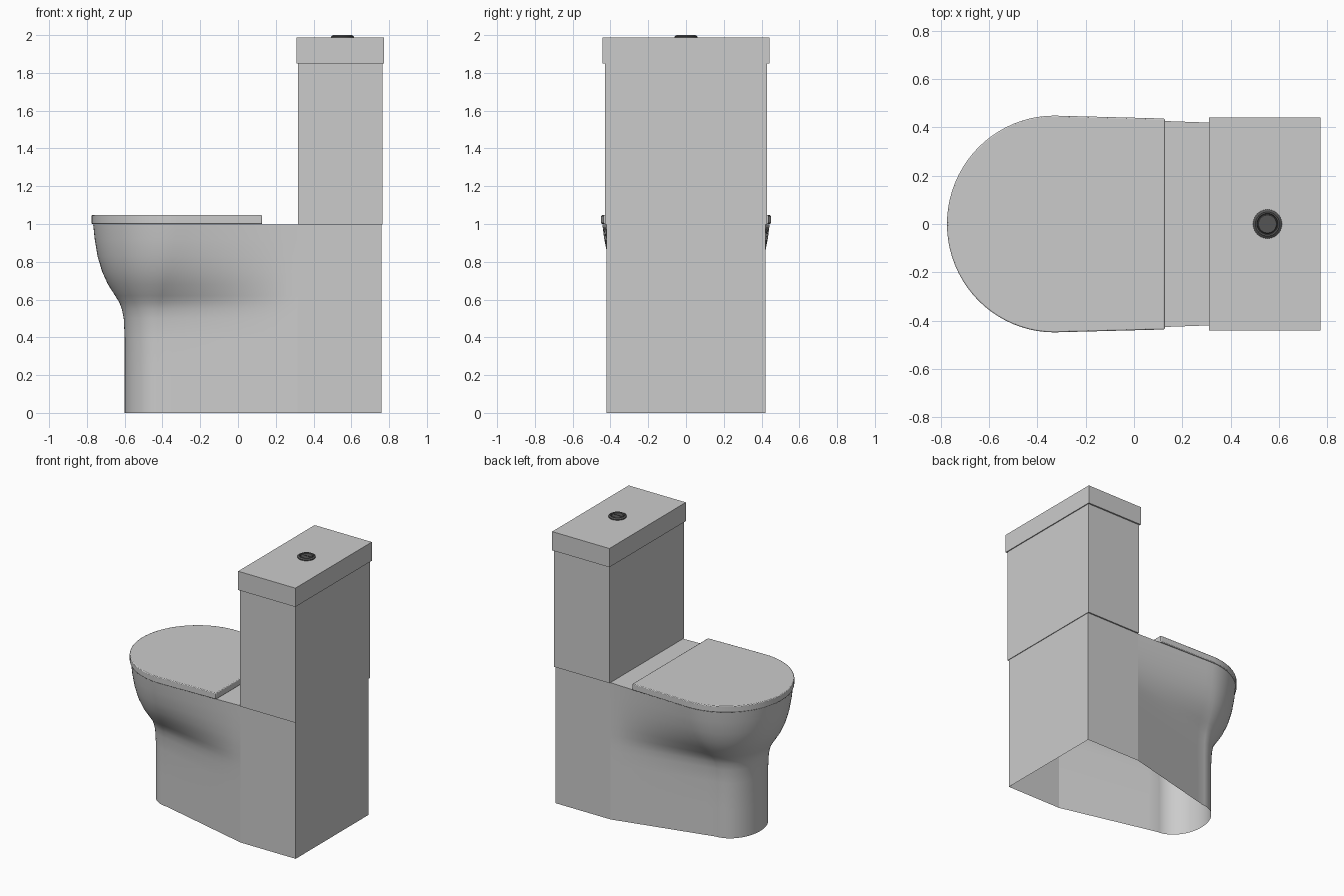
import bpy, bmesh, math

cube = bpy.data.objects.get("Cube")
if cube:
    bpy.data.objects.remove(cube, do_unlink=True)


def material(name, rgb):
    m = bpy.data.materials.new(name)
    m.use_nodes = True
    m.diffuse_color = (*rgb, 1)
    m.node_tree.nodes["Principled BSDF"].inputs["Base Color"].default_value = (*rgb, 1)
    return m


CERAMIC = material("ceramic grey", (0.6, 0.6, 0.6))
METAL = material("dark metal", (0.09, 0.09, 0.09))


def finish(name, bm, mat, smooth=True, bevel=0):
    bmesh.ops.recalc_face_normals(bm, faces=bm.faces)
    mesh = bpy.data.meshes.new(name)
    bm.to_mesh(mesh)
    bm.free()
    ob = bpy.data.objects.new(name, mesh)
    bpy.context.collection.objects.link(ob)
    mesh.materials.append(mat)
    if bevel:
        mod = ob.modifiers.new("soft edge", "BEVEL")
        mod.width, mod.segments = bevel, 2
        mod.limit_method, mod.angle_limit = "ANGLE", math.radians(50)
    if smooth:
        bpy.ops.object.select_all(action="DESELECT")
        ob.select_set(True)
        bpy.context.view_layer.objects.active = ob
        bpy.ops.object.shade_smooth_by_angle(angle=math.radians(35))
    return ob


def outline(back_x, back_y, cx, length, width, side=12, arc=40):
    """Tapering sides ending in a rounded nose towards -x, open at the back."""
    half = []
    for i in range(side):
        t = i / side
        half.append((back_x + (cx - back_x) * t, back_y + (width - back_y) * t))
    nose = []
    for i in range(arc + 1):
        a = math.pi * i / arc
        nose.append((cx - length * math.sin(a), width * math.cos(a)))
    return half + nose + [(x, -y) for x, y in reversed(half)]


def loft(bm, sections):
    rings = [[bm.verts.new(p) for p in s] for s in sections]
    for lo, hi in zip(rings, rings[1:]):
        for i in range(len(lo) - 1):
            bm.faces.new((lo[i], lo[i + 1], hi[i + 1], hi[i]))
    return rings


def box(name, x0, x1, half_y, z0, z1, mat=CERAMIC, drop=None):
    """Box from bounds; drop(face centre) removes unwanted faces."""
    bm = bmesh.new()
    bmesh.ops.create_cube(bm, size=1)
    for v in bm.verts:
        v.co.x = x1 if v.co.x > 0 else x0
        v.co.y = half_y if v.co.y > 0 else -half_y
        v.co.z = z1 if v.co.z > 0 else z0
    if drop:
        gone = [f for f in bm.faces if drop(f.calc_center_median())]
        bmesh.ops.delete(bm, geom=gone, context="FACES")
    return finish(name, bm, mat, smooth=False)


BEND = 0.315   # where the straight rear block meets the bowl

# Bowl and pedestal: foot outline blending into the wide rim, open underneath
foot = outline(BEND, 0.42, -0.41, 0.19, 0.24)
rim = outline(BEND, 0.42, -0.33, 0.437, 0.443)
swell = [(0, 0), (0.2, 0), (0.4, 0), (0.5, 0.03), (0.55, 0.09), (0.585, 0.17),
         (0.62, 0.3), (0.68, 0.53), (0.75, 0.72), (0.83, 0.86), (0.92, 0.95), (0.998, 1)]
bm = bmesh.new()
rings = loft(bm, [[(p[0] + (q[0] - p[0]) * f, p[1] + (q[1] - p[1]) * f, z)
                   for p, q in zip(foot, rim)] for z, f in swell])
bm.faces.new(rings[-1])
finish("bowl_and_pedestal", bm, CERAMIC)

# Rear block: open underneath and towards the bowl
box("rear_block", BEND, 0.76, 0.42, 0, 0.998,
    drop=lambda c: c.z < 0.1 or c.x < BEND + 0.01)

# Seat cover
bm = bmesh.new()
shape = outline(0.128, 0.437, -0.33, 0.445, 0.449)
low, high = loft(bm, [[(x, y, z) for x, y in shape] for z in (1.0, 1.047)])
bm.faces.new(low)
bm.faces.new(high)
bm.faces.new((low[0], low[-1], high[-1], high[0]))
finish("seat_cover", bm, CERAMIC, bevel=0.005)

# Tank and its lid
box("tank", 0.317, 0.765, 0.43, 0.998, 1.85)
box("tank_lid", 0.31, 0.772, 0.441, 1.85, 1.987)

# Flush button: turned ring with a recessed centre
bm = bmesh.new()
profile = [(0.06, 1.985), (0.06, 1.993), (0.05, 2.0), (0.044, 1.999),
           (0.041, 1.992), (0.037, 1.997), (0, 1.997)]
verts = [bm.verts.new((r, 0, z)) for r, z in profile]
edges = [bm.edges.new(pair) for pair in zip(verts, verts[1:])]
bmesh.ops.spin(bm, geom=verts + edges, cent=(0, 0, 0), axis=(0, 0, 1),
               angle=math.tau, steps=40)
bmesh.ops.remove_doubles(bm, verts=bm.verts, dist=0.0001)
button = finish("flush_button", bm, METAL)
button.location.x = 0.553

# Dividing rib across the button
box("button_divider", 0.517, 0.589, 0.002, 1.996, 1.999, METAL)
